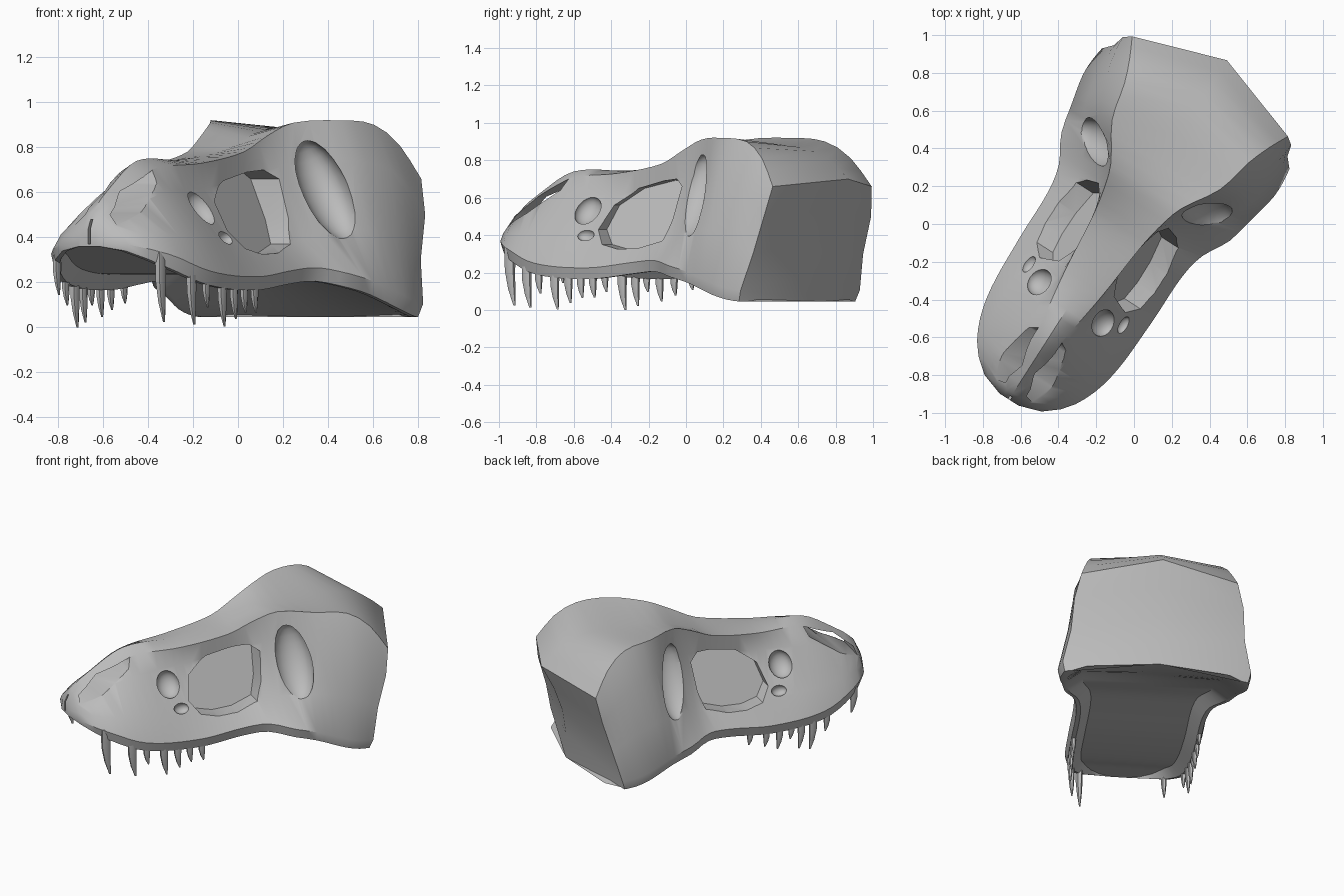
import bpy, bmesh, math
from mathutils import Matrix, Vector

cube = bpy.data.objects.get("Cube")
if cube:
    bpy.data.objects.remove(cube)

bone = bpy.data.materials.new("grey_bone")
bone.use_nodes = True
bone.diffuse_color = (0.5, 0.5, 0.5, 1)
bone.node_tree.nodes["Principled BSDF"].inputs["Base Color"].default_value = (0.5, 0.5, 0.5, 1)

# The skull is modelled along y, then turned as a whole
PLACE = Matrix.Translation((-0.046, 0.03, 0)) @ Matrix.Rotation(math.radians(-32.7), 4, 'Z')

# Section curves, each keyed at the same stations from snout to back
STATIONS = [-1.14, -1.1, -.97, -.75, -.4, -.1, .05, .2, .4, .6, .73, .83]
CURVES = dict(
    mid_z=[.44, .52, .62, .74, .745, .775, .81, .86, .88, .87, .81, .7],
    ridge_x=[.03, .04, .05, .07, .12, .15, .175, .22, .34, .39, .44, .49],
    ridge_z=[.42, .5, .585, .7, .73, .78, .85, .91, .92, .9, .81, .66],
    upper_x=[.04, .1, .13, .15, .13, .15, .19, .26, .41, .49, .52, .53],
    upper_z=[.41, .45, .53, .6, .62, .65, .7, .73, .74, .7, .6, .5],
    cheek_x=[.05, .15, .26, .32, .32, .315, .32, .39, .5, .54, .55, .545],
    cheek_z=[.4, .41, .41, .39, .36, .36, .38, .41, .43, .4, .35, .3],
    lip_x=[.06, .18, .31, .39, .415, .42, .45, .53, .57, .6, .6, .59],
    lip_z=[.36, .34, .27, .19, .165, .195, .205, .175, .13, .08, .055, .045])
# How far back each section point ends, top middle to palate middle
BACK_ENDS = [.995, .83, .8, .74, .69, .67, .67, .75, .83]
LIP = 5


def curve(name, t):
    """Smooth value of a section curve at station t."""
    k, v = STATIONS, CURVES[name]
    i = max(j for j in range(len(k) - 1) if k[j] <= t or j == 0)

    def slope(j):
        a, b = max(j - 1, 0), min(j + 1, len(k) - 1)
        return (v[b] - v[a]) / (k[b] - k[a])
    h = k[i + 1] - k[i]
    s = (t - k[i]) / h
    return ((1 + 2 * s) * (1 - s) ** 2 * v[i] + s * (1 - s) ** 2 * h * slope(i)
            + s * s * (3 - 2 * s) * v[i + 1] + s * s * (s - 1) * h * slope(i + 1))


def half_section(t):
    c = {n: curve(n, t) for n in CURVES}
    w, z = c["lip_x"], c["lip_z"]
    arch = 0.07 * max(0, min(1, (t + 1.14) / .2, (.83 - t) / .4))
    edge = min(0.06, 0.3 * w)
    pts = [(0, c["mid_z"]), (c["ridge_x"], c["ridge_z"]), (c["upper_x"], c["upper_z"]),
           (c["cheek_x"], c["cheek_z"]), (w, z + min(edge, .4 * (c["cheek_z"] - z))),
           (w - edge / 4, z), (w - edge * .7, z), (w * .75, z + arch), (0, z + arch)]
    out = []
    for (x, zz), end in zip(pts, BACK_ENDS):
        y = t if t < .3 else .3 + (t - .3) * (end - .3) / .53
        out.append(Vector((x, y, zz)))
    return out


def finish(name, bm):
    bmesh.ops.recalc_face_normals(bm, faces=bm.faces)
    me = bpy.data.meshes.new(name)
    bm.to_mesh(me)
    bm.free()
    me.materials.append(bone)
    ob = bpy.data.objects.new(name, me)
    bpy.context.collection.objects.link(ob)
    return ob


def smooth(ob, angle):
    bpy.ops.object.select_all(action='DESELECT')
    ob.select_set(True)
    bpy.context.view_layer.objects.active = ob
    bpy.ops.object.shade_smooth_by_angle(angle=math.radians(angle))


# Skull shell: loft of mirrored half sections
bm = bmesh.new()
ts = []
for a, b in zip(STATIONS, STATIONS[1:]):
    n = max(1, round((b - a) / .06))
    ts += [a + (b - a) * i / n for i in range(n)]
ts.append(STATIONS[-1])
rings = []
for t in ts:
    half = half_section(t)
    ring = [bm.verts.new(p) for p in half]
    ring += [bm.verts.new((-p.x, p.y, p.z)) for p in reversed(half[1:-1])]
    rings.append(ring)
count = len(rings[0])
for r0, r1 in zip(rings, rings[1:]):
    for i in range(count):
        j = (i + 1) % count
        bm.faces.new((r0[i], r0[j], r1[j], r1[i]))
bm.faces.new(rings[0])

# Back wall: hollowed centre column joined to both sides
last = rings[-1]
top, base = last[0], last[8]
column = [top]
for i in range(2, LIP):
    p = top.co.lerp(base.co, (i - 1) / (LIP - 1))
    p.y -= .06 * math.sin(math.pi * (i - 1) / (LIP - 1))
    column.append(bm.verts.new(p))
column.append(base)
for side in (1, -1):
    v = [last[(side * i) % count] for i in range(9)]
    bm.faces.new((v[0], v[1], v[2], column[1]))
    for i in range(2, LIP):
        bm.faces.new((v[i], v[i + 1], column[i], column[i - 1]))
    bm.faces.new(v[LIP:9])
bmesh.ops.triangulate(bm, faces=[f for f in bm.faces if len(f.verts) > 4])
skull = finish("skull", bm)


def prism(name, outline, near, far):
    """Cutter with a side outline; near and far give x from height."""
    bm = bmesh.new()
    a = [bm.verts.new((near(z), y, z)) for y, z in outline]
    b = [bm.verts.new((far(z), y, z)) for y, z in outline]
    bm.faces.new(a)
    bm.faces.new(b)
    for i in range(len(a)):
        j = (i + 1) % len(a)
        bm.faces.new((a[i], a[j], b[j], b[i]))
    return finish(name, bm)


def ellipsoid(name, centre, radii, tilt):
    bm = bmesh.new()
    bmesh.ops.create_uvsphere(bm, u_segments=20, v_segments=12, radius=1)
    bm.transform(Matrix.Translation(centre) @ Matrix.Rotation(math.radians(tilt), 4, 'Y')
                 @ Matrix.Diagonal((*radii, 1)))
    return finish(name, bm)


# Openings: nostrils, sloping side windows, pits and eye sockets
window = [(-.42, .43), (-.36, .35), (-.25, .325), (-.12, .33), (.02, .37), (.06, .48),
          (.08, .66), (.02, .7), (-.08, .69), (-.25, .65), (-.38, .56)]
nostril = [(-1.085, .455), (-.95, .515), (-.76, .64), (-.735, .7), (-.95, .605), (-1.075, .5)]
seam = [(-1.2, .37), (-1.12, .37), (-1.09, .48), (-1.2, .48)]
cutters = [prism("nostril_cutter", nostril, lambda z: -.5, lambda z: .5),
           prism("snout_seam_cutter", seam, lambda z: -.006, lambda z: .006)]
for s in (1, -1):
    cutters += [prism("window_cutter", window, lambda z: s * (.05 + (.7 - z) * .5), lambda z: s * .7),
                ellipsoid("socket_cutter", (s * .36, .25, .61), (.1, .12, .25), -30 * s),
                ellipsoid("pit_cutter", (s * .2, -.53, .53), (.06, .075, .09), -38 * s),
                ellipsoid("small_pit_cutter", (s * .3, -.48, .4), (.035, .05, .035), -30 * s)]
bpy.context.view_layer.objects.active = skull
for c in cutters:
    c.hide_render = True
    mod = skull.modifiers.new("opening", 'BOOLEAN')
    mod.operation, mod.solver, mod.object = 'DIFFERENCE', 'EXACT', c
    bpy.ops.object.modifier_apply(modifier=mod.name)
for c in cutters:
    bpy.data.objects.remove(c)
skull.matrix_world = PLACE
smooth(skull, 38)

# Teeth: curved tapering spikes, unevenly kept on the two sides
TEETH = {1: [(-.98, .25), (-.83, .2), (-.74, .1), (-.63, .17), (-.54, .13), (-.46, .1), (-.38, .1)],
         -1: [(-1., .14), (-.78, .1), (-.68, .18), (-.6, .15), (-.53, .07), (-.45, .12),
              (-.36, .09), (-.25, .07)]}
bm = bmesh.new()
for s, row in TEETH.items():
    for t, length in row:
        x, z = curve("lip_x", t) - .03, curve("lip_z", t)
        size = .017 + .06 * length
        loops = []
        for f, r in ((-.25, 1), (.25, .95), (.65, .65), (1, .2)):
            loops.append([bm.verts.new((s * (x + size * .7 * r * math.cos(a)),
                                        t + size * r * math.sin(a) + .12 * length * f * f,
                                        z - length * f))
                          for a in (math.tau * k / 6 for k in range(6))])
        for l0, l1 in zip(loops, loops[1:]):
            for k in range(6):
                m = (k + 1) % 6
                bm.faces.new((l0[k], l0[m], l1[m], l1[k]))
        bm.faces.new(loops[0])
        bm.faces.new(loops[-1])
teeth = finish("teeth", bm)
teeth.matrix_world = PLACE
smooth(teeth, 50)
